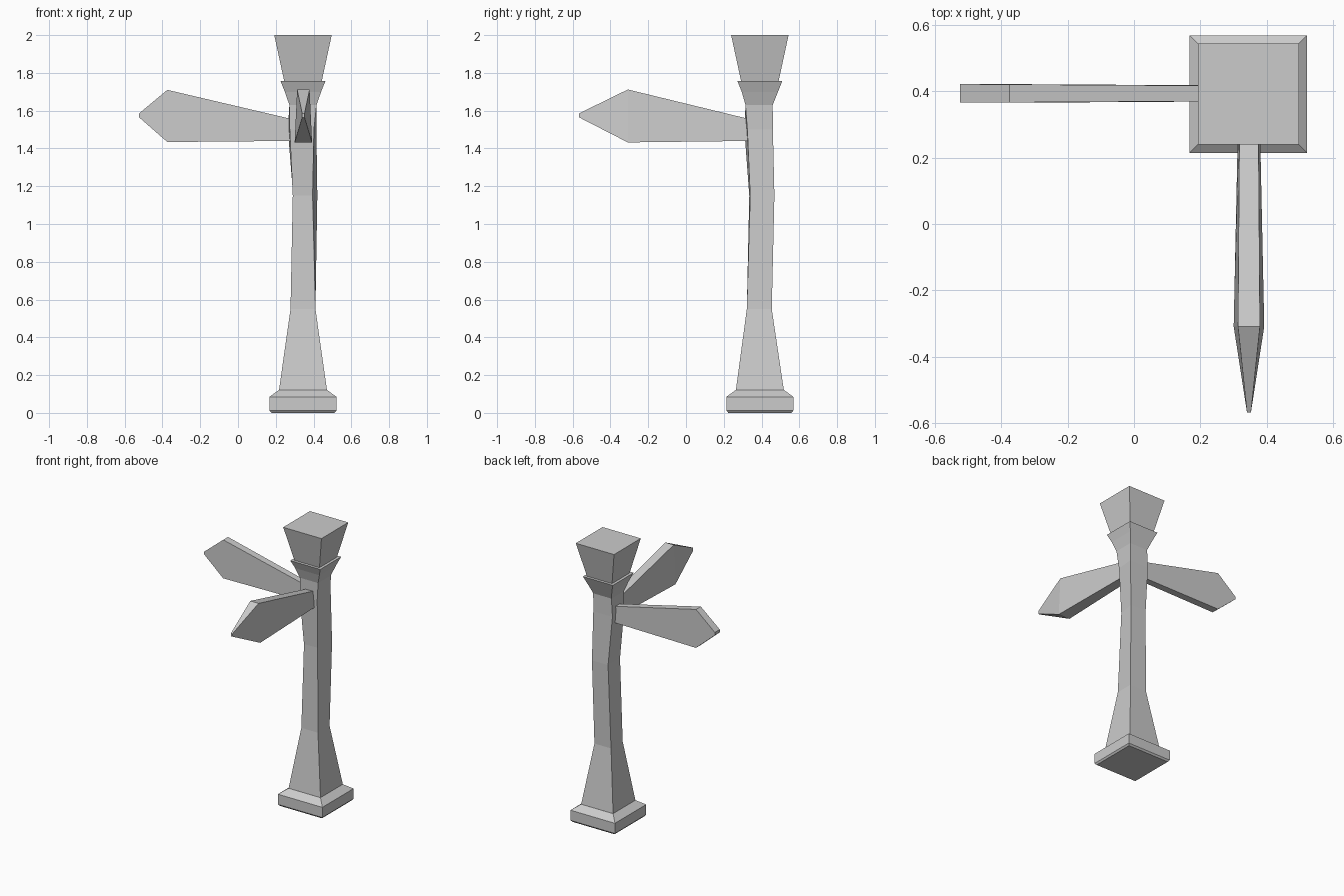
import bpy
import bmesh

if "Cube" in bpy.data.objects:
    bpy.data.objects.remove(bpy.data.objects["Cube"])

CX, CY = 0.344, 0.391  # post axis


def square(z, h, cx=CX, cy=CY):
    return [(cx - h, cy - h, z), (cx + h, cy - h, z), (cx + h, cy + h, z), (cx - h, cy + h, z)]


def loft(name, rings):
    """Skin a stack of equal rings and cap both ends."""
    bm = bmesh.new()
    loops = [[bm.verts.new(p) for p in ring] for ring in rings]
    n = len(loops[0])
    for a, b in zip(loops, loops[1:]):
        for i in range(n):
            j = (i + 1) % n
            bm.faces.new((a[i], a[j], b[j], b[i]))
    bm.faces.new(loops[0][::-1])
    bm.faces.new(loops[-1])
    bmesh.ops.recalc_face_normals(bm, faces=bm.faces)
    mesh = bpy.data.meshes.new(name)
    bm.to_mesh(mesh)
    bm.free()
    obj = bpy.data.objects.new(name, mesh)
    bpy.context.collection.objects.link(obj)
    return obj


# Stepped plinth
loft("base", [square(0, 0.167), square(0.012, 0.177), square(0.085, 0.177), square(0.122, 0.127)])

# Slightly crooked wooden post
loft("post", [
    square(0.12, 0.127),
    square(0.55, 0.066, CX, 0.388),
    [(0.29, 0.335, 1.15), (0.395, 0.34, 1.15), (0.42, 0.468, 1.15), (0.292, 0.468, 1.15)],
    [(0.274, 0.309, 1.5), (0.402, 0.325, 1.5), (0.415, 0.46, 1.5), (0.264, 0.458, 1.5)],
    square(1.63, 0.072, CX, 0.387),
])

# Flared collar and head block
loft("collar", [square(1.63, 0.072, CX, 0.387), square(1.70, 0.096), square(1.757, 0.119)])
loft("head", [square(1.75, 0.098), square(2.0, 0.152)])


def sign(name, stations, place):
    """Stations: (distance, z low, z high, half width low, half width high)."""
    rings = []
    for d, z0, z1, w0, w1 in stations:
        rings.append([place(d, -w0, z0), place(d, w0, z0), place(d, w1, z1), place(d, -w1, z1)])
    return loft(name, rings)


# Pointed sign boards: uniform thickness to the left, tapering to the front
sign("left_sign", [
    (0.30, 1.44, 1.552, 0.024, 0.023),
    (-0.374, 1.434, 1.71, 0.028, 0.027),
    (-0.524, 1.565, 1.585, 0.028, 0.028),
], lambda d, w, z: (d, 0.393 + w, z))

sign("front_sign", [
    (0.35, 1.44, 1.552, 0.032, 0.028),
    (-0.308, 1.432, 1.712, 0.046, 0.033),
    (-0.567, 1.565, 1.585, 0.006, 0.006),
], lambda d, w, z: (0.346 + w, d, z))
